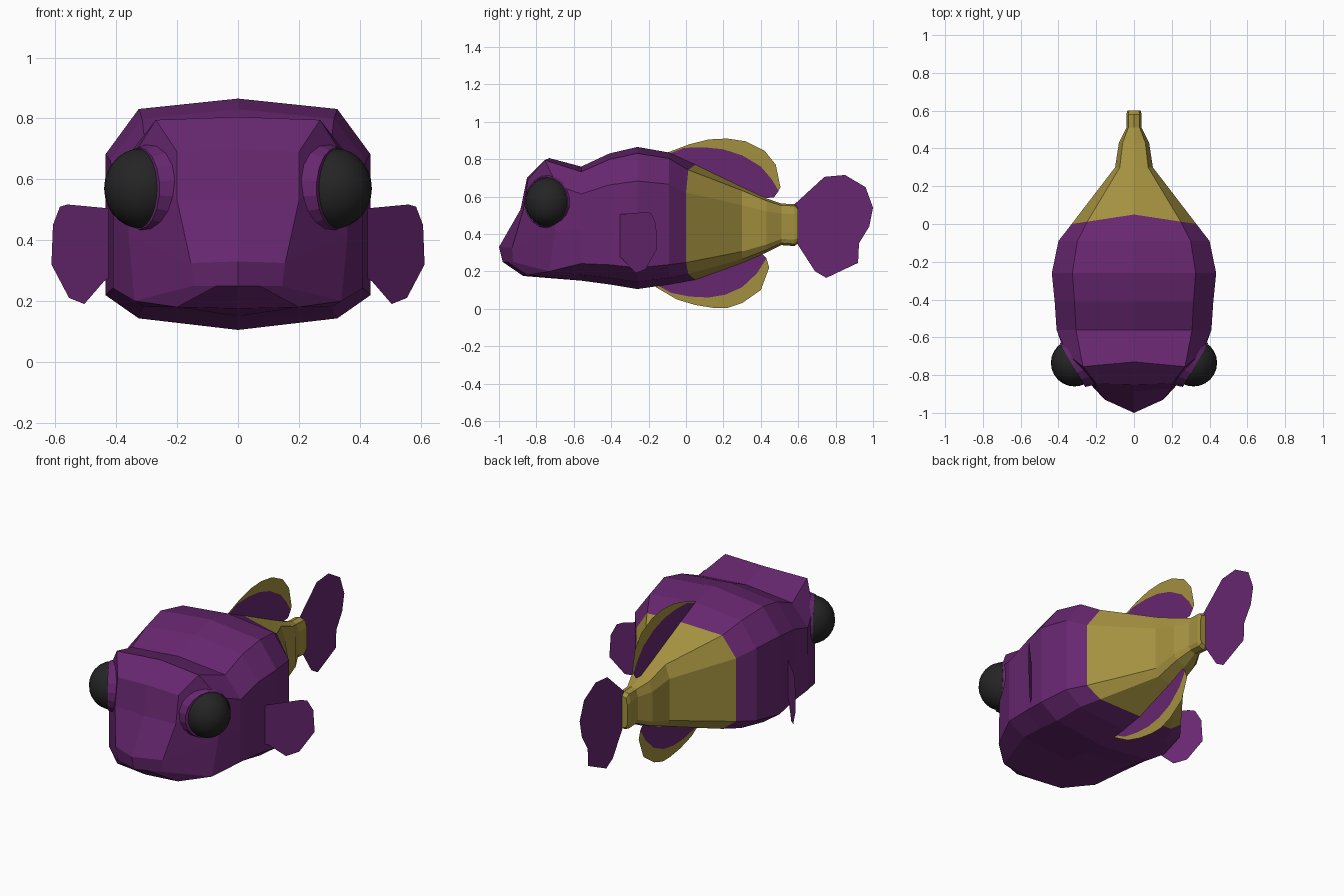
import bpy, bmesh, math
from mathutils import Vector

if "Cube" in bpy.data.objects:
    bpy.data.objects.remove(bpy.data.objects["Cube"])


def material(name, rgb):
    m = bpy.data.materials.new(name)
    m.diffuse_color = (*rgb, 1)
    m.use_nodes = True
    m.node_tree.nodes["Principled BSDF"].inputs["Base Color"].default_value = m.diffuse_color
    return m


PURPLE = material("purple", (0.135, 0.02, 0.16))
YELLOW = material("ochre yellow", (0.37, 0.28, 0.05))
BLACK = material("eye black", (0.018, 0.018, 0.018))


def finish(name, bm, mats):
    me = bpy.data.meshes.new(name)
    bm.to_mesh(me)
    bm.free()
    for m in mats:
        me.materials.append(m)
    ob = bpy.data.objects.new(name, me)
    bpy.context.collection.objects.link(ob)
    return ob


# Body: half cross-sections from nose to tail, mirrored across x
SECTION = [(0, 1), (.75, .955), (1, .76), (1, .45), (1, .15), (.75, .05), (0, 0)]


def section(y, w, zb, zt, bow=0):
    return [(fx * w, y + bow * (1 - fx), zb + fz * (zt - zb)) for fx, fz in SECTION]


face_ring = [(0, -.85, .70), (.20, -.845, .69), (.20, -.87, .53), (.155, -.93, .325),
             (.145, -.925, .25), (.07, -.955, .25), (0, -.98, .25)]
head_ring = [(0, -.73, .805), (.27, -.755, .795), (.355, -.69, .66), (.36, -.70, .42),
             (.34, -.73, .20), (.20, -.85, .18), (0, -.87, .175)]
rings = [face_ring, head_ring] + [section(*s) for s in (
    (-.56, .41, .15, .76), (-.41, .42, .13, .83), (-.26, .435, .105, .865),
    (-.09, .40, .13, .835), (.0, .33, .155, .77, .05), (.30, .10, .245, .65),
    (.43, .08, .30, .59), (.51, .04, .34, .562), (.58, .04, .335, .56), (.60, .035, .35, .54))]
TAIL_START = 6

bm = bmesh.new()
grid = [[bm.verts.new(p) for p in r] for r in rings]
for i in range(len(grid) - 1):
    for j in range(6):
        f = bm.faces.new((grid[i][j], grid[i][j + 1], grid[i + 1][j + 1], grid[i + 1][j]))
        f.material_index = int(i >= TAIL_START)
# Face patch and pointed mouth
p = grid[0]
brow, lip = bm.verts.new((0, -.885, .53)), bm.verts.new((0, -1, .33))
for f in ((p[0], p[1], p[2], brow), (brow, p[2], p[3], lip), (lip, p[3], p[4], p[5], p[6])):
    bm.faces.new(f)
# Closed tail stump
bm.faces.new(grid[-1]).material_index = 1
bmesh.ops.mirror(bm, geom=bm.verts[:] + bm.edges[:] + bm.faces[:], axis='X', merge_dist=.0005)
bmesh.ops.recalc_face_normals(bm, faces=bm.faces)
finish("body", bm, [PURPLE, YELLOW])


# Flat fins in the middle plane, with an optional yellow rim
def middle_fin(name, inner, root, outer=None):
    bm = bmesh.new()
    a = [bm.verts.new((0, y, z)) for y, z in inner]
    bm.faces.new(a + [bm.verts.new((0, y, z)) for y, z in root])
    if outer:
        b = [bm.verts.new((0, y, z)) for y, z in outer]
        for i in range(len(a) - 1):
            bm.faces.new((a[i], a[i + 1], b[i + 1], b[i])).material_index = 1
    return finish(name, bm, [PURPLE, YELLOW])


middle_fin("tail_fin",
           [(.56, .54), (.74, .705), (.85, .715), (.96, .65), (1, .54), (.98, .44),
            (.925, .35), (.92, .245), (.75, .165), (.69, .20), (.58, .37)], [])
middle_fin("dorsal_fin",
           [(-.10, .825), (-.01, .86), (.10, .863), (.20, .852), (.30, .82), (.40, .76),
            (.46, .69), (.495, .63)],
           [(.47, .595), (.40, .59), (.30, .62), (.05, .73)],
           [(-.10, .835), (.02, .88), (.12, .905), (.22, .91), (.32, .895), (.42, .845),
            (.48, .77), (.505, .65)])
middle_fin("belly_fin",
           [(-.16, .13), (-.08, .085), (.02, .065), (.12, .06), (.21, .075), (.30, .115),
            (.38, .19), (.43, .27)],
           [(.40, .30), (.30, .26), (.02, .18)],
           [(-.16, .115), (-.05, .05), (.05, .02), (.15, .004), (.22, .004), (.30, .03),
            (.40, .10), (.445, .22)])

PECTORAL = [(.40, .48), (.43, .505), (.56, .517), (.585, .51), (.608, .45), (.613, .32),
            (.555, .21), (.505, .19), (.44, .265), (.40, .29)]
for side, label in ((1, "right"), (-1, "left")):
    # Side fins swept outwards and back
    bm = bmesh.new()
    bm.faces.new([bm.verts.new((side * x, -.37 + (x - .41) * 1.06, z)) for x, z in PECTORAL])
    finish("side_fin_" + label, bm, [PURPLE])

    # Eye socket: bevelled disc turned outwards and forwards
    out = Vector((side * .86, -.5, 0))
    rot = out.to_track_quat('Z', 'Y').to_euler()
    bpy.ops.mesh.primitive_cone_add(vertices=18, radius1=.158, radius2=.135, depth=.07,
                                    location=Vector((side * .295, -.73, .57)), rotation=rot)
    bpy.context.object.name = "eye_socket_" + label
    bpy.context.object.data.materials.append(PURPLE)

    # Eyeball
    bpy.ops.mesh.primitive_uv_sphere_add(segments=24, ring_count=14, radius=.125,
                                         location=(side * .315, -.735, .57))
    eye = bpy.context.object
    eye.name = "eye_" + label
    eye.scale = (1, 1, 1.06)
    eye.data.materials.append(BLACK)
    bpy.ops.object.shade_smooth()
